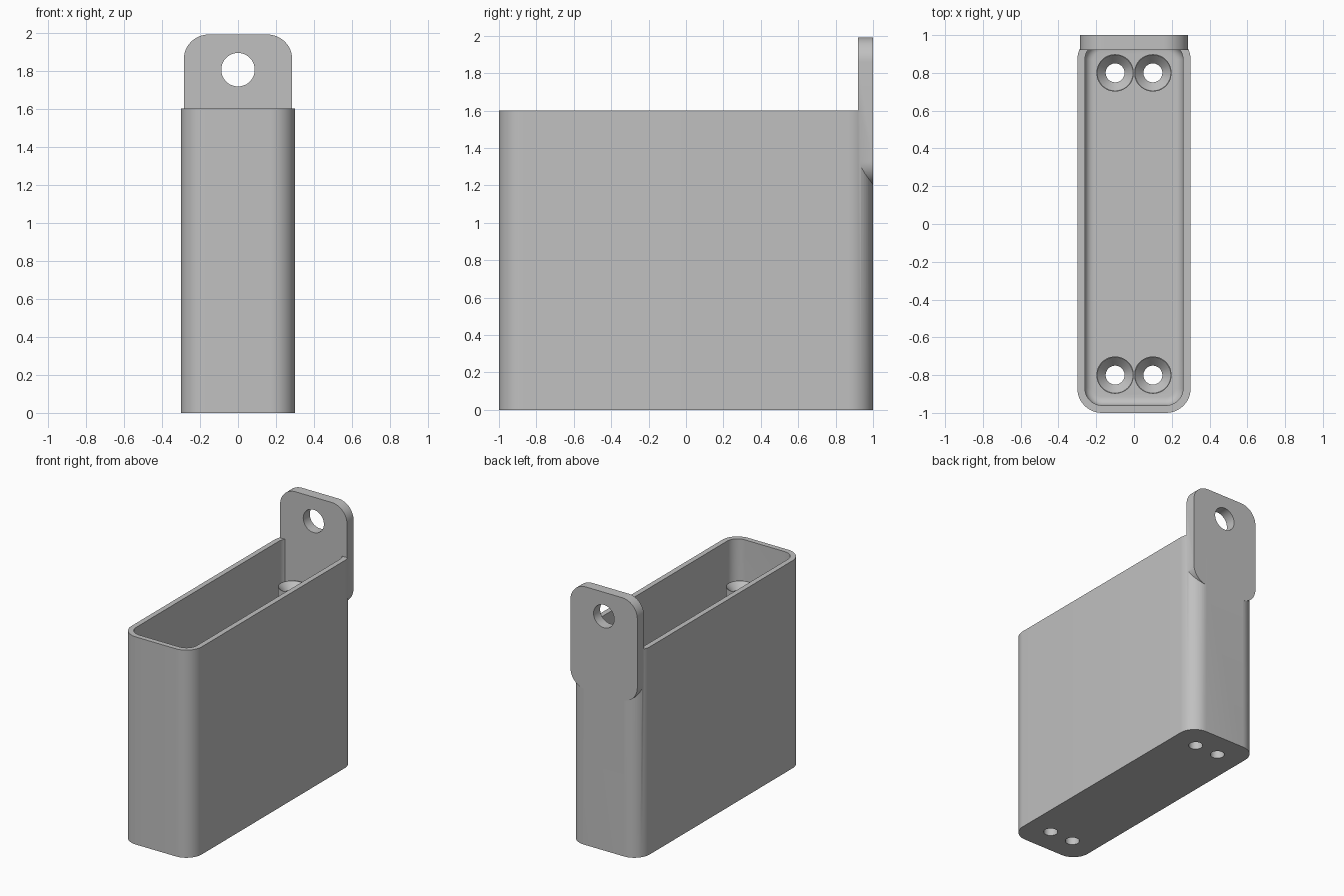
import bpy
import bmesh
from math import sin, cos, pi, radians
from mathutils import Matrix

cube = bpy.data.objects.get("Cube")
if cube:
    bpy.data.objects.remove(cube, do_unlink=True)

grey = bpy.data.materials.new("plain grey")
grey.use_nodes = True
colour = (0.53, 0.53, 0.53, 1)
grey.diffuse_color = colour
grey.node_tree.nodes["Principled BSDF"].inputs["Base Color"].default_value = colour


def rounded_rect(hx, hy, r, steps=12):
    """Outline of a rectangle with round corners, anticlockwise."""
    pts = []
    for i, (sx, sy) in enumerate([(1, 1), (-1, 1), (-1, -1), (1, -1)]):
        for k in range(steps + 1):
            a = (i + k / steps) * pi / 2
            pts.append((sx * (hx - r) + r * cos(a), sy * (hy - r) + r * sin(a)))
    return pts


def circle(r, n=48):
    return [(r * cos(2 * pi * k / n), r * sin(2 * pi * k / n)) for k in range(n)]


def loft(name, sections, matrix=Matrix()):
    """Closed solid through (outline, height) sections."""
    bm = bmesh.new()
    rings = [[bm.verts.new((x, y, z)) for x, y in pts] for pts, z in sections]
    bm.faces.new(rings[0][::-1])
    bm.faces.new(rings[-1])
    n = len(rings[0])
    for low, high in zip(rings, rings[1:]):
        for k in range(n):
            j = (k + 1) % n
            bm.faces.new((low[k], low[j], high[j], high[k]))
    bm.transform(matrix)
    bmesh.ops.recalc_face_normals(bm, faces=bm.faces)
    mesh = bpy.data.meshes.new(name)
    bm.to_mesh(mesh)
    bm.free()
    obj = bpy.data.objects.new(name, mesh)
    bpy.context.collection.objects.link(obj)
    mesh.materials.append(grey)
    return obj


def combine(target, tool, operation):
    """Apply a boolean and discard the tool."""
    mod = target.modifiers.new(operation, "BOOLEAN")
    mod.operation = operation
    mod.solver = "EXACT"
    mod.object = tool
    bpy.ops.object.select_all(action="DESELECT")
    bpy.context.view_layer.objects.active = target
    target.select_set(True)
    bpy.ops.object.modifier_apply(modifier=mod.name)
    bpy.data.objects.remove(tool, do_unlink=True)


HEIGHT, WALL, RADIUS, FLOOR = 1.6, 0.04, 0.13, 0.05
FILLET, POST_TOP = 0.045, 1.32

# Outer shell
body = loft("holder_body", [(rounded_rect(0.3, 1, RADIUS), z) for z in (0, HEIGHT)])

# Cavity with a filleted floor
sections = []
for k in range(7):
    a = k / 6 * pi / 2
    inset = WALL + FILLET * (1 - sin(a))
    sections.append((rounded_rect(0.3 - inset, 1 - inset, RADIUS - inset),
                     FLOOR + FILLET * (1 - cos(a))))
sections.append((rounded_rect(0.3 - WALL, 1 - WALL, RADIUS - WALL), HEIGHT + 0.2))
combine(body, loft("cavity_cutter", sections), "DIFFERENCE")

# Hanging tab on the back, upright rounded plate
TAB_LOW, TAB_HIGH = 1.2, 1.99
upright = Matrix.Translation((0, 1, (TAB_LOW + TAB_HIGH) / 2)) @ Matrix.Rotation(pi / 2, 4, "X")
plate = rounded_rect(0.285, (TAB_HIGH - TAB_LOW) / 2, RADIUS)
combine(body, loft("hanging_tab", [(plate, 0), (plate, 0.08)], upright), "UNION")
hole_place = Matrix.Translation((0, 1, 1.805)) @ Matrix.Rotation(pi / 2, 4, "X")
combine(body, loft("tab_hole_cutter", [(circle(0.088), -0.1), (circle(0.088), 0.2)],
                   hole_place), "DIFFERENCE")

# Screw posts with countersunk through holes
for x in (-0.1, 0.1):
    for y in (-0.8, 0.8):
        place = Matrix.Translation((x, y, 0))
        post = [(circle(0.099), FLOOR / 2), (circle(0.099), POST_TOP)]
        combine(body, loft("screw_post", post, place), "UNION")
        drill = [(circle(0.05), -0.1), (circle(0.05), POST_TOP - 0.05),
                 (circle(0.095), POST_TOP), (circle(0.095), POST_TOP + 0.1)]
        combine(body, loft("screw_hole_cutter", drill, place), "DIFFERENCE")

bpy.ops.object.select_all(action="DESELECT")
bpy.context.view_layer.objects.active = body
body.select_set(True)
bpy.ops.object.shade_smooth_by_angle(angle=radians(30))
